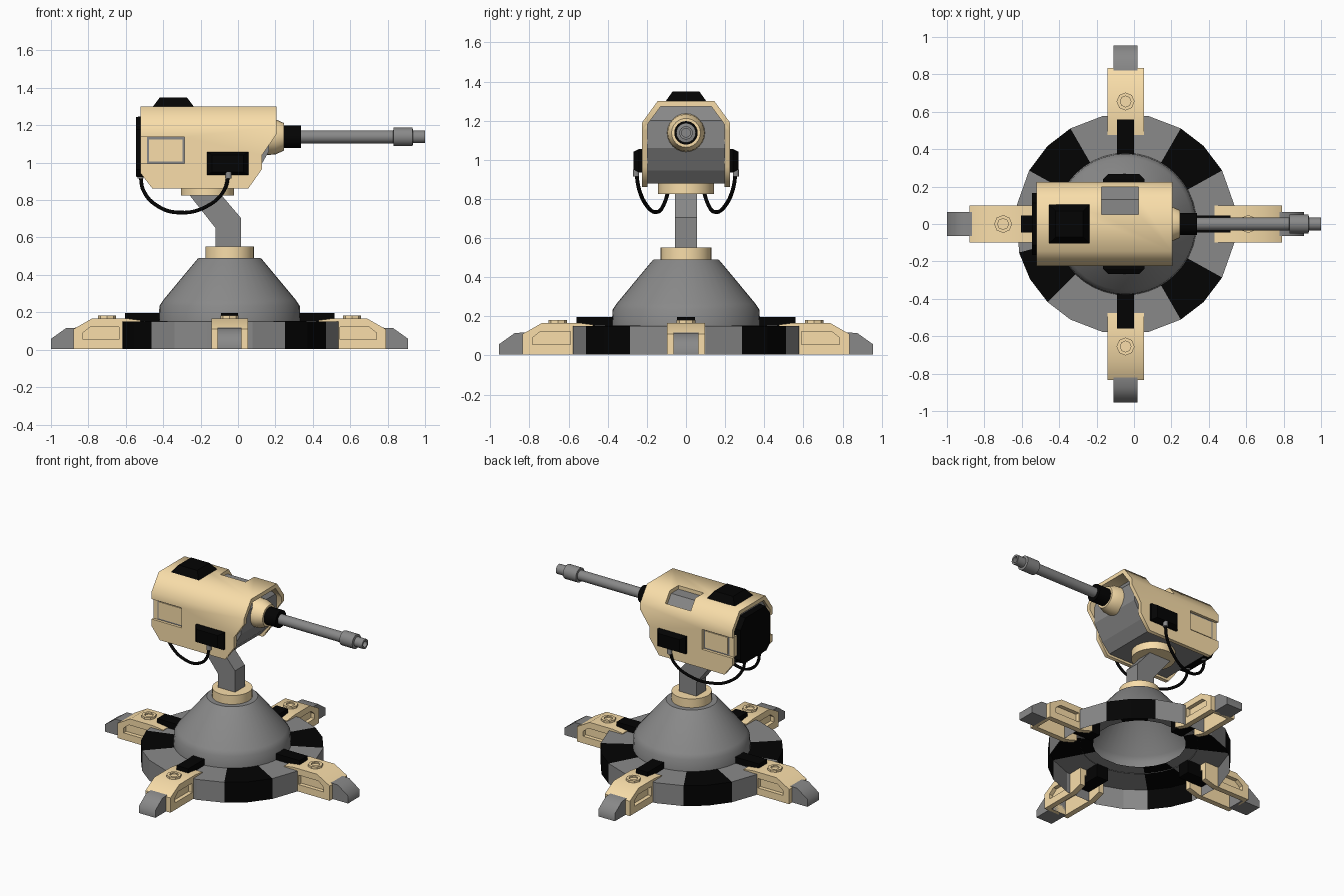
import bpy, bmesh, math
from mathutils import Matrix

if "Cube" in bpy.data.objects:
    bpy.data.objects.remove(bpy.data.objects["Cube"])

CX = -0.045   # turning axis of the base
BZ = 1.138    # barrel height


def material(name, col):
    m = bpy.data.materials.new(name)
    m.diffuse_color = (*col, 1)
    m.use_nodes = True
    m.node_tree.nodes["Principled BSDF"].inputs["Base Color"].default_value = m.diffuse_color
    return m


TAN = material("tan", (0.95, 0.73, 0.40))
BLACK = material("black", (0.001, 0.001, 0.001))
GREY = material("dark_grey", (0.25, 0.25, 0.25))


def finish(name, bm, mat=None, smooth=None, fix=True):
    if fix:
        bmesh.ops.recalc_face_normals(bm, faces=bm.faces)
    me = bpy.data.meshes.new(name)
    bm.to_mesh(me)
    bm.free()
    ob = bpy.data.objects.new(name, me)
    bpy.context.collection.objects.link(ob)
    me.materials.append(mat or GREY)
    if smooth:
        shade(ob, smooth)
    return ob


def shade(ob, angle):
    bpy.ops.object.select_all(action='DESELECT')
    ob.select_set(True)
    bpy.context.view_layer.objects.active = ob
    bpy.ops.object.shade_smooth_by_angle(angle=math.radians(angle))


def prism(name, pts, axis, a, b, mat=None, scale=1.0):
    """Extrude a profile along x (pts = y,z), y (pts = x,z) or z (pts = x,y); scale tapers the far end."""
    bm = bmesh.new()
    mu = sum(p[0] for p in pts) / len(pts)
    mv = sum(p[1] for p in pts) / len(pts)
    put = {'x': lambda u, v, t: (t, u, v), 'y': lambda u, v, t: (u, t, v), 'z': lambda u, v, t: (u, v, t)}[axis]
    lo = [bm.verts.new(put(u, v, a)) for u, v in pts]
    hi = [bm.verts.new(put(mu + (u - mu) * scale, mv + (v - mv) * scale, b)) for u, v in pts]
    bm.faces.new(lo)
    bm.faces.new(hi[::-1])
    for i in range(len(pts)):
        j = (i + 1) % len(pts)
        bm.faces.new((lo[i], lo[j], hi[j], hi[i]))
    return finish(name, bm, mat)


def rect(x0, x1, y0, y1):
    return [(x0, y0), (x1, y0), (x1, y1), (x0, y1)]


def lathe(name, prof, n, matrix, mat=None, smooth=35):
    """Revolve (radius, height) points around local z."""
    bm = bmesh.new()
    rings = []
    for r, h in prof:
        if r == 0:
            rings.append([bm.verts.new((0, 0, h))] * n)
        else:
            rings.append([bm.verts.new((r * math.cos(2 * math.pi * i / n), r * math.sin(2 * math.pi * i / n), h))
                          for i in range(n)])
    for p, q in zip(rings, rings[1:]):
        for i in range(n):
            j = (i + 1) % n
            bm.faces.new(list(dict.fromkeys((p[i], p[j], q[j], q[i]))))
    bmesh.ops.transform(bm, matrix=matrix, verts=bm.verts)
    return finish(name, bm, mat, smooth)


def boolean(ob, cutter, op):
    m = ob.modifiers.new("cut", 'BOOLEAN')
    m.operation, m.object, m.solver = op, cutter, 'EXACT'
    bpy.context.view_layer.objects.active = ob
    bpy.ops.object.modifier_apply(modifier=m.name)
    bpy.data.objects.remove(cutter)


AXIS = Matrix.Translation((CX, 0, 0))

# Base ring: open-bottom shell with dark and grey sectors
angles = [10, 29, 45, 60, 78, 102, 120, 135, 151, 170, 195, 210, 225, 240, 258, 282, 300, 315, 331, 350]
dark = [(29, 60), (120, 151), (195, 225), (300, 331)]
for name, mat, want in (("ring_grey", None, False), ("ring_black", BLACK, True)):
    bm = bmesh.new()
    for a, b in zip(angles, angles[1:] + [angles[0] + 360]):
        if any(lo <= a and b <= hi for lo, hi in dark) != want:
            continue
        cols = []
        for d in (a, b):
            c, s = math.cos(math.radians(d)), math.sin(math.radians(d))
            cols.append([bm.verts.new((CX + r * c, r * s, z)) for r, z in ((.59, .005), (.59, .15), (.3, .155))])
        for k in range(2):
            bm.faces.new((cols[0][k], cols[1][k], cols[1][k + 1], cols[0][k + 1]))
    finish(name, bm, mat, fix=False)

# Dome and pedestal
lathe("base_cone", [(.38, .15), (.375, .235), (.355, .265), (.172, .485), (.165, .49), (0, .49)], 40, AXIS)
lathe("neck_collar", [(.13, .485), (.13, .553), (0, .553)], 32, AXIS, TAN)
prism("neck_arm", [(-.12, .54), (.015, .54), (.015, .705), (-.1, .84), (-.27, .84), (-.12, .65)], 'y', -.055, .055)
lathe("head_turntable", [(0, .825), (.142, .825), (.142, .88), (0, .88)], 32, Matrix.Translation((-.163, 0, 0)), TAN)

# One leg, modelled along +x, then repeated four times
leg = prism("leg_housing", [(.835, .005), (.835, .11), (.735, .167), (.55, .167), (.475, .157), (.475, .03),
                            (.56, .005)], 'y', -.098, .098, TAN)
for s in (-1, 1):
    pocket = [(.59, .055), (.785, .055), (.785, .09), (.745, .122), (.59, .122)]
    boolean(leg, prism("pocket", pocket, 'y', s * .07, s * .12), 'DIFFERENCE')
boolean(leg, prism("hollow", rect(.4, .81, -.06, .06), 'z', -.02, .11), 'DIFFERENCE')
shade(leg, 35)
foot = prism("leg_foot", [(.81, .005), (.955, .005), (.955, .058), (.875, .115), (.81, .118)], 'y', -.064, .064)
shade(foot, 60)
clamp = prism("leg_clamp", [(.37, .06), (.56, .06), (.56, .197), (.37, .197)], 'y', -.045, .045, BLACK)
bolt = lathe("leg_bolt", [(.048, .16), (.048, .182), (.029, .182), (.029, .172), (0, .172)], 8,
             Matrix.Translation((.655, 0, 0)), TAN, None)
for part in (leg, foot, clamp, bolt):
    base = part.name
    for k in range(4):
        ob = part if k == 0 else part.copy()
        if k:
            bpy.context.collection.objects.link(ob)
        ob.name = f"{base}_{k + 1}"
        ob.matrix_world = AXIS @ Matrix.Rotation(k * math.pi / 2, 4, 'Z')

# Head shell: folded cross-section trimmed by the side outline
half = [(.225, .8), (.225, 1.19), (.145, 1.3)]
inner = [(.13, 1.272), (.198, 1.18), (.198, .8)]
section = half + [(-y, z) for y, z in half[::-1]] + [(-y, z) for y, z in inner[::-1]] + inner
shell = prism("head_shell", section, 'x', -.7, .4, TAN)
side = [(-.522, 1.4), (.205, 1.4), (.205, 1.15), (.128, 1.04), (.128, .965), (.055, .862), (-.458, .862), (-.522, .945)]
boolean(shell, prism("outline", side, 'y', -.4, .4), 'INTERSECT')
for s in (-1, 1):
    boolean(shell, prism("notch", rect(-.6, -.285, .995, 1.137), 'y', s * .15, s * .3), 'DIFFERENCE')
boolean(shell, prism("hatch", rect(-.175, .025, .05, .197), 'z', 1.15, 1.4), 'DIFFERENCE')
shade(shell, 58)

# Grey core inside the shell
core = prism("head_core", [(.2, .8), (.2, 1.18), (.13, 1.274), (-.13, 1.274), (-.2, 1.18), (-.2, .8)], 'x', -.7, .4)
core_side = [(-.5, 1.4), (.11, 1.4), (.11, 1.272), (.165, 1.2), (.165, 1.06), (.1, .945), (.04, .878), (-.44, .878),
             (-.5, .95)]
boolean(core, prism("outline", core_side, 'y', -.4, .4), 'INTERSECT')

# Back cover and roof block
prism("back_cover", [(.17, .96), (.17, 1.18), (.115, 1.25), (-.115, 1.25), (-.17, 1.18), (-.17, .96), (-.13, .92),
                     (.13, .92)], 'x', -.45, -.545, BLACK, .97)
prism("roof_block", rect(-.458, -.233, -.107, .107), 'z', 1.295, 1.348, BLACK, .65)

# Side details and hanging cables, mirrored
path = [(-.05, .255, .94), (-.075, .24, .85), (-.17, .2, .765), (-.31, .15, .733), (-.43, .115, .768),
        (-.505, .09, .85), (-.522, .08, .94)]
for s, tag in ((-1, "front"), (1, "rear")):
    prism("side_box_" + tag, rect(-.166, .056, .935, 1.056), 'y', s * .2, s * .24, BLACK)
    prism("side_box_cap_" + tag, rect(-.166, .056, .935, 1.056), 'y', s * .24, s * .268, BLACK, .75)
    prism("window_frame_" + tag, rect(-.487, -.285, .995, 1.137), 'y', s * .18, s * .206)
    prism("window_panel_" + tag, rect(-.475, -.297, 1.007, 1.125), 'y', s * .18, s * .212, TAN)
    prism("window_strip_" + tag, rect(-.522, -.487, .995, 1.137), 'y', s * .172, s * .206, TAN)
    cu = bpy.data.curves.new("cable_" + tag, 'CURVE')
    cu.dimensions, cu.bevel_depth, cu.bevel_resolution, cu.resolution_u = '3D', .01, 2, 6
    cu.use_fill_caps = True
    sp = cu.splines.new('BEZIER')
    sp.bezier_points.add(len(path) - 1)
    for bp, (x, y, z) in zip(sp.bezier_points, path):
        bp.co = (x, s * y, z)
        bp.handle_left_type = bp.handle_right_type = 'AUTO'
    cu.materials.append(BLACK)
    bpy.context.collection.objects.link(bpy.data.objects.new("cable_" + tag, cu))
    for k, (x, y, z) in enumerate((path[0], path[-1])):
        lathe(f"cable_plug_{tag}_{k + 1}", [(0, -.025), (.016, -.025), (.016, .01), (0, .01)], 12,
              Matrix.Translation((x, s * y, z)))

# Gun barrel along +x
GUN = Matrix.Translation((0, 0, BZ)) @ Matrix.Rotation(math.pi / 2, 4, 'Y')
lathe("barrel_mount", [(.1, .12), (.094, .2), (.074, .245), (0, .245)], 24, GUN, TAN)
lathe("barrel_collar", [(0, .24), (.06, .24), (.06, .337), (0, .337)], 24, GUN, BLACK)
lathe("barrel", [(.035, .32), (.035, .83), (.05, .832), (.05, .933), (.034, .936), (.034, 1), (.022, 1), (.022, .85),
                 (0, .85)], 24, GUN)
